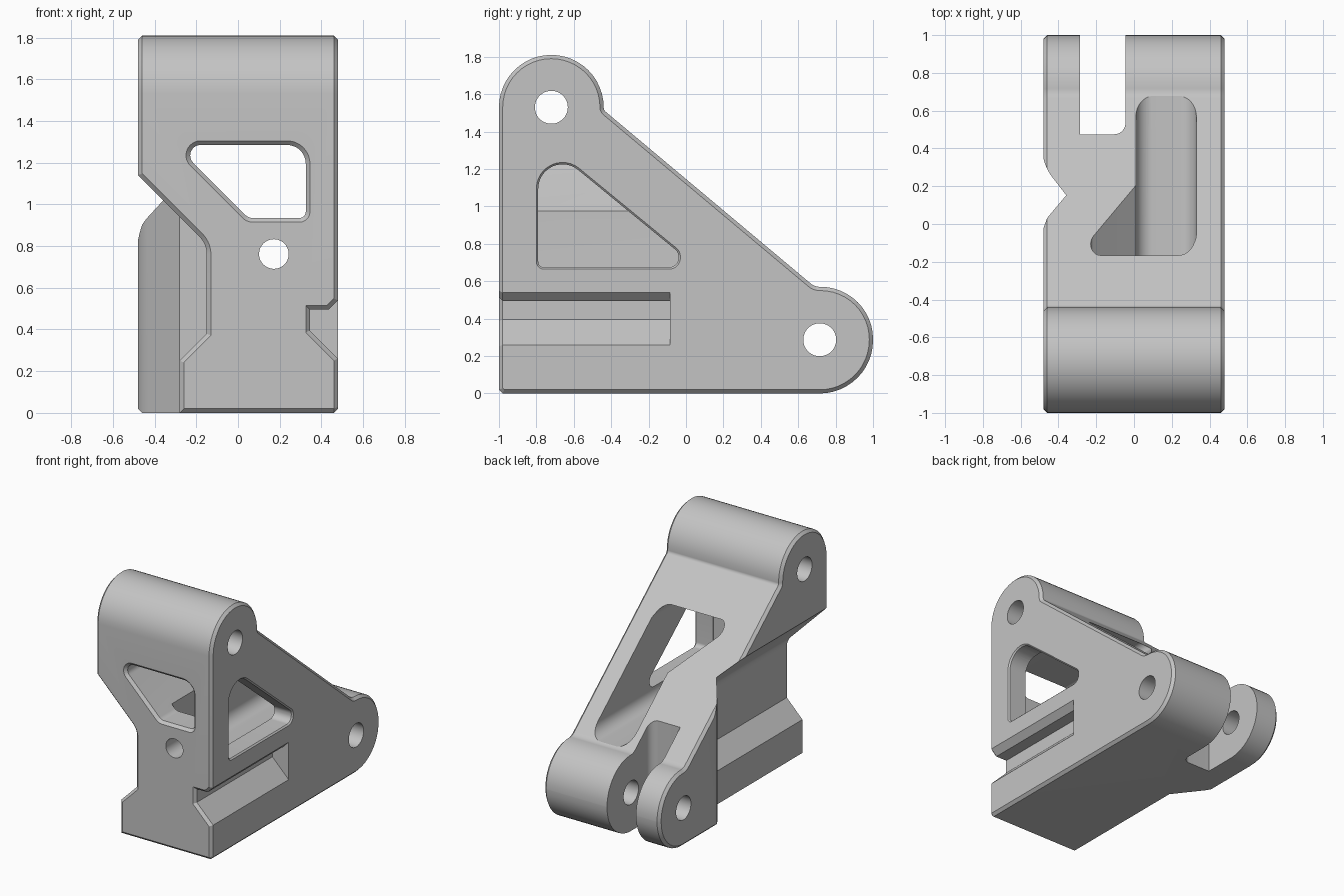
import bpy, bmesh, math
from mathutils import Vector

if "Cube" in bpy.data.objects:
    bpy.data.objects.remove(bpy.data.objects["Cube"], do_unlink=True)

grey = bpy.data.materials.new("plain grey")
grey.use_nodes = True
grey.diffuse_color = (0.55, 0.55, 0.55, 1)
grey.node_tree.nodes["Principled BSDF"].inputs["Base Color"].default_value = (0.55, 0.55, 0.55, 1)


def rounded(corners, steps=12):
    """Polygon from (u, v, radius) corners, each rounded by a tangent arc."""
    out = []
    for i, (u, v, r) in enumerate(corners):
        p = Vector((u, v))
        if r == 0:
            out.append(p)
            continue
        a = (Vector(corners[i - 1][:2]) - p).normalized()
        b = (Vector(corners[(i + 1) % len(corners)][:2]) - p).normalized()
        half = a.angle(b) / 2
        centre = p + (a + b).normalized() * (r / math.sin(half))
        start = p + a * (r / math.tan(half)) - centre
        end = p + b * (r / math.tan(half)) - centre
        sweep = math.pi - 2 * half
        for k in range(steps + 1):
            t = k / steps
            out.append(centre + (start * math.sin((1 - t) * sweep)
                                 + end * math.sin(t * sweep)) / math.sin(sweep))
    return [p for i, p in enumerate(out) if (p - out[i - 1]).length > 1e-4]


def offset(pts, d):
    """Grow (or shrink) a polygon by d with mitred corners."""
    n = len(pts)
    area = sum(pts[i - 1].x * pts[i].y - pts[i].x * pts[i - 1].y for i in range(n))
    s = 1 if area > 0 else -1
    out = []
    for i, p in enumerate(pts):
        e, f = (p - pts[i - 1]).normalized(), (pts[(i + 1) % n] - p).normalized()
        m, q = Vector((e.y, -e.x)) * s, Vector((f.y, -f.x)) * s
        out.append(p + (m + q) * (d / (1 + m.dot(q))))
    return out


def prism(name, pts, axis, sections):
    """Loft a polygon along an axis through (position, offset) sections."""
    place = {"x": lambda w, p: (w, p.x, p.y),
             "y": lambda w, p: (p.x, w, p.y),
             "z": lambda w, p: (p.x, p.y, w)}[axis]
    bm = bmesh.new()
    rings = [[bm.verts.new(place(w, p)) for p in offset(pts, d)] for w, d in sections]
    n = len(pts)
    for lo, hi in zip(rings, rings[1:]):
        for i in range(n):
            bm.faces.new((lo[i - 1], lo[i], hi[i], hi[i - 1]))
    bm.faces.new(rings[0])
    bm.faces.new(rings[-1])
    bmesh.ops.recalc_face_normals(bm, faces=bm.faces)
    mesh = bpy.data.meshes.new(name)
    bm.to_mesh(mesh)
    bm.free()
    mesh.materials.append(grey)
    obj = bpy.data.objects.new(name, mesh)
    bpy.context.collection.objects.link(obj)
    return obj


def combine(target, tool, operation="DIFFERENCE"):
    """Apply a boolean and discard the tool."""
    tool.hide_render = True
    mod = target.modifiers.new("cut", "BOOLEAN")
    mod.operation, mod.solver, mod.object = operation, "EXACT", tool
    bpy.context.view_layer.update()
    mesh = bpy.data.meshes.new_from_object(
        target.evaluated_get(bpy.context.evaluated_depsgraph_get()))
    target.modifiers.clear()
    target.data = mesh
    bpy.data.objects.remove(tool, do_unlink=True)


def circle(u, v, r):
    return rounded([(u - r, v - r, r), (u + r, v - r, r), (u + r, v + r, r), (u - r, v + r, r)])


# Bracket body: side outline with two round knuckles, chamfered on both sides
C, W = 0.02, 0.48
outline = rounded([(-1, 0.02, 0), (-0.98, 0, 0), (1, 0, 0.285), (1, 0.57, 0.28), (0.688, 0.57, 0.08),
                   (-0.44, 1.515, 0.03), (-0.44, 1.81, 0.28), (-1, 1.81, 0.28)])
body = prism("bracket_body", outline, "x", [(-W, -C), (C - W, 0), (W - C, 0), (W, -C)])

# Relief on the right flank, ending in a curved front on the rear leg
relief = prism("flank_relief", rounded([
    (-0.8, -0.2, 0), (-0.28, -0.2, 0), (-0.28, 0.25, 0), (-0.15, 0.38, 0),
    (-0.15, 0.81, 0.12), (-0.8, 1.46, 0)]), "y", [(-1.02, 0.04), (-0.98, 0), (0.7, 0)])
plan = prism("relief_plan", rounded([
    (-1, -1.2, 0), (0.2, -1.2, 0), (0.2, 0.05, 0), (-0.28, 0.05, 0),
    (-0.485, 0.316, 0.25), (-0.485, 0.6, 0), (-1, 0.6, 0)]), "z", [(-0.5, 0), (1.9, 0)])
combine(relief, plan, "INTERSECT")
combine(body, relief)

# Slot between the two lower knuckles
combine(body, prism("knuckle_slot", rounded([
    (-0.285, 0.475, 0), (-0.045, 0.475, 0.06), (-0.045, 1.2, 0), (-0.285, 1.2, 0)]),
    "z", [(-0.2, 0), (2, 0)]))

# Inner pocket opening through the sloped back
combine(body, prism("inner_pocket", rounded([
    (0.01, 0.58, 0.09), (0.33, 0.58, 0.09), (0.33, 1.26, 0.07), (0.01, 1.26, 0)]),
    "y", [(-0.8, 0), (1.1, 0)]))

# Front window
combine(body, prism("front_window", rounded([
    (-0.3, 1.285, 0.05), (0.05, 0.935, 0.05), (0.325, 0.935, 0.03), (0.325, 1.285, 0.09)]),
    "y", [(-1.02, 0.04), (-0.98, 0), (0.7, 0)]))

# Side window
combine(body, prism("side_window", rounded([
    (-0.79, 0.675, 0.03), (-0.04, 0.675, 0.05), (-0.04, 0.755, 0.05), (-0.79, 1.37, 0.13)]),
    "x", [(0.2, 0), (0.47, 0), (0.49, 0.02)]))

# Side groove
combine(body, prism("side_groove", rounded([
    (0.345, 0.395, 0), (0.6, 0.14, 0), (0.6, 0.66, 0), (0.435, 0.495, 0), (0.345, 0.495, 0)]),
    "y", [(-1.02, 0.04), (-0.98, 0), (-0.085, 0)]))

# Round holes: two pivots across, one through the front wall
for y, z in ((-0.72, 1.53), (0.715, 0.287)):
    combine(body, prism("pivot_hole", circle(y, z, 0.088), "x", [(-0.7, 0), (0.7, 0)]))
combine(body, prism("front_hole", circle(0.172, 0.762, 0.071), "y", [(-1.2, 0), (-0.5, 0)]))

# Smooth curved faces, keep edges sharp
bpy.ops.object.select_all(action="DESELECT")
body.select_set(True)
bpy.context.view_layer.objects.active = body
bpy.ops.object.shade_smooth_by_angle(angle=math.radians(25))
